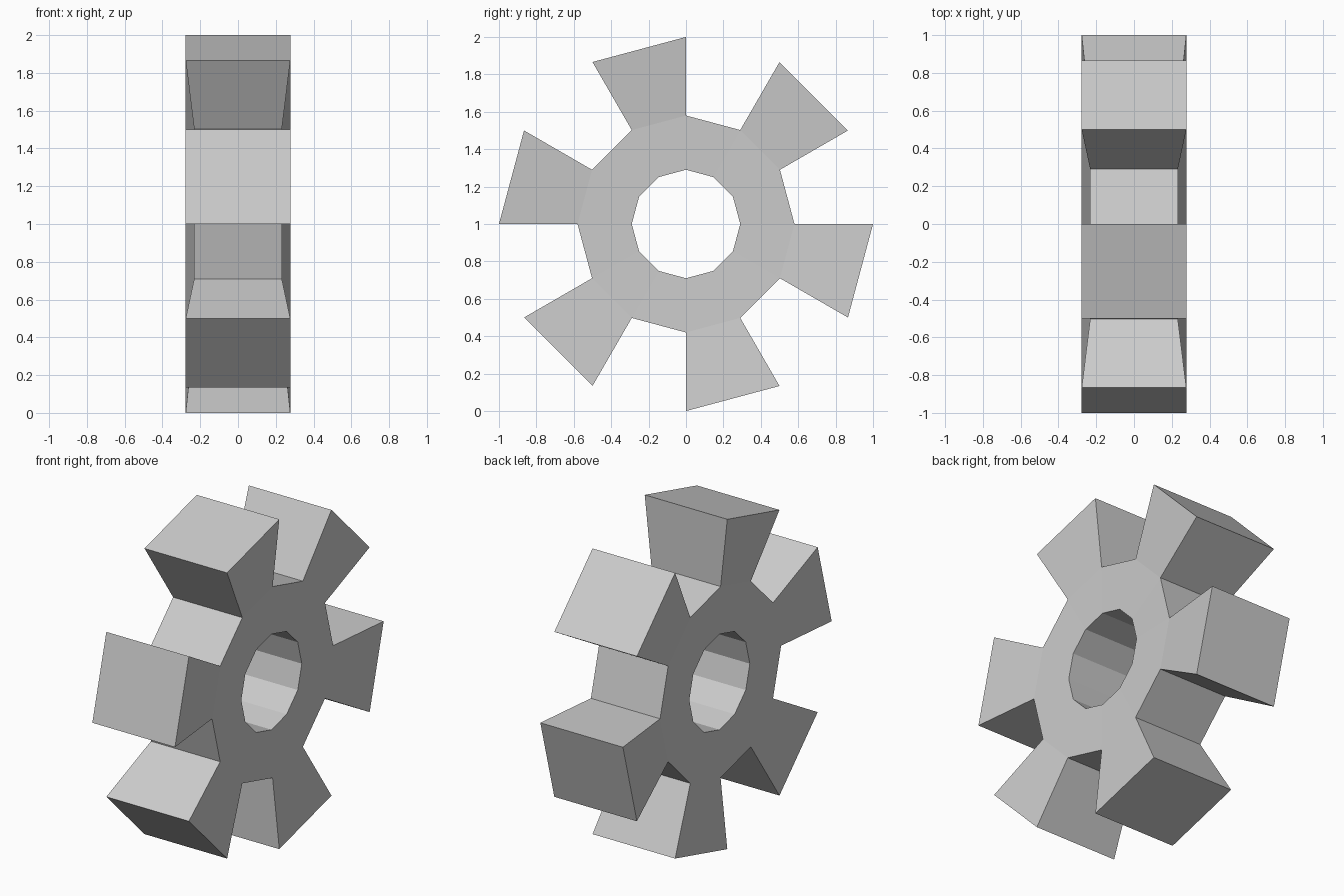
import bpy, bmesh
from math import cos, sin, radians

if "Cube" in bpy.data.objects:
    bpy.data.objects.remove(bpy.data.objects["Cube"])

SEGMENTS = 12
# (radius, half thickness) for the bore, the tooth root and the tooth tip
BORE, ROOT, TIP = (0.29, 0.225), (0.58, 0.232), (1.0, 0.277)

bm = bmesh.new()


def ring_points(level):
    """Pairs of (front, back) vertices around the x axis."""
    radius, half = level
    pairs = []
    for i in range(SEGMENTS):
        a = radians(i * 360 / SEGMENTS)
        y, z = radius * cos(a), 1 + radius * sin(a)
        pairs.append((bm.verts.new((half, y, z)), bm.verts.new((-half, y, z))))
    return pairs


bore, root, tip = (ring_points(level) for level in (BORE, ROOT, TIP))


def side_faces(inner, outer, i, j):
    for s in (0, 1):
        bm.faces.new((inner[i][s], outer[i][s], outer[j][s], inner[j][s]))


def rim_face(pairs, i, j):
    bm.faces.new((pairs[i][0], pairs[i][1], pairs[j][1], pairs[j][0]))


for i in range(SEGMENTS):
    j = (i + 1) % SEGMENTS
    # hub with bore
    side_faces(bore, root, i, j)
    rim_face(bore, i, j)
    if i % 2:
        # flared tooth on every other segment
        side_faces(root, tip, i, j)
        rim_face(tip, i, j)
        for k in (i, j):
            bm.faces.new((root[k][0], tip[k][0], tip[k][1], root[k][1]))
    else:
        # gap between teeth
        rim_face(root, i, j)

bmesh.ops.recalc_face_normals(bm, faces=bm.faces[:])
mesh = bpy.data.meshes.new("gear_wheel")
bm.to_mesh(mesh)
bm.free()
bpy.context.collection.objects.link(bpy.data.objects.new("gear_wheel", mesh))
